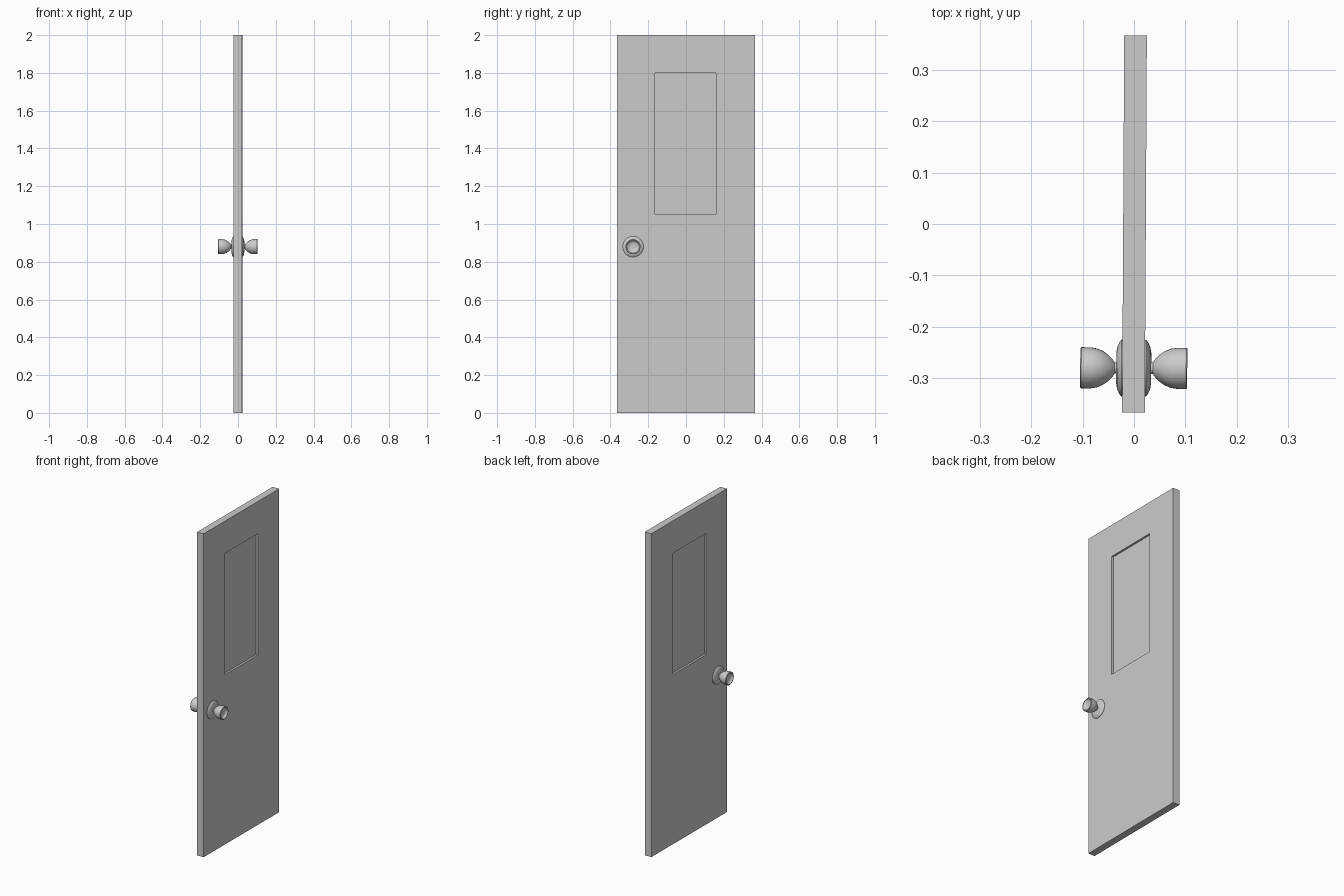
import bpy, bmesh, math
from mathutils import Vector, Matrix

cube = bpy.data.objects.get("Cube")
if cube:
    bpy.data.objects.remove(cube, do_unlink=True)

grey = bpy.data.materials.new("light grey")
grey.use_nodes = True
grey.diffuse_color = (0.6, 0.6, 0.6, 1)
grey.node_tree.nodes["Principled BSDF"].inputs["Base Color"].default_value = grey.diffuse_color

# The whole door stands very slightly ajar
SWING = Matrix.Translation((0.001, 0, 0)) @ Matrix.Rotation(-0.0055, 4, "Z")


def add_object(name, bm):
    bmesh.ops.recalc_face_normals(bm, faces=bm.faces)
    mesh = bpy.data.meshes.new(name)
    bm.to_mesh(mesh)
    bm.free()
    mesh.materials.append(grey)
    obj = bpy.data.objects.new(name, mesh)
    bpy.context.collection.objects.link(obj)
    obj.matrix_world = SWING
    return obj


# Door slab with a recessed upper panel on both faces
THICK, WIDTH, HEIGHT, RECESS = 0.044, 0.732, 2.0, 0.012
Y0, Y1, Z0, Z1 = -0.165, 0.16, 1.05, 1.8

bm = bmesh.new()
bmesh.ops.create_cube(bm, size=1, matrix=Matrix.Translation((0, 0, HEIGHT / 2))
                      @ Matrix.Diagonal((THICK, WIDTH, HEIGHT, 1)))
for axis, cuts in ((Vector((0, 1, 0)), (Y0, Y1)), (Vector((0, 0, 1)), (Z0, Z1))):
    for cut in cuts:
        bmesh.ops.bisect_plane(bm, geom=bm.verts[:] + bm.edges[:] + bm.faces[:],
                               plane_co=axis * cut, plane_no=axis)
panels = []
for face in bm.faces:
    c = face.calc_center_median()
    if abs(face.normal.x) > 0.9 and Y0 < c.y < Y1 and Z0 < c.z < Z1:
        panels.append(face)
for face in bmesh.ops.extrude_discrete_faces(bm, faces=panels)["faces"]:
    side = math.copysign(1, face.calc_center_median().x)
    bmesh.ops.translate(bm, verts=face.verts, vec=(-side * RECESS, 0, 0))
add_object("door_slab", bm)

# Turned knob: rosette, thin neck, flared grip and dished end (distance out, radius)
PROFILE = [(0.02, 0.055), (0.024, 0.055), (0.028, 0.05), (0.032, 0.041), (0.034, 0.03),
           (0.034, 0.011), (0.037, 0.011), (0.042, 0.018), (0.05, 0.026), (0.06, 0.033),
           (0.072, 0.038), (0.085, 0.04), (0.102, 0.04), (0.104, 0.038), (0.104, 0.034),
           (0.1, 0.031), (0.095, 0.027), (0.092, 0.018), (0.091, 0)]
CENTRE = Vector((0, -0.28, 0.88))

for side, name in ((1, "left_knob"), (-1, "right_knob")):
    bm = bmesh.new()
    verts = [bm.verts.new(CENTRE + Vector((side * x, 0, r))) for x, r in PROFILE]
    edges = [bm.edges.new(pair) for pair in zip(verts, verts[1:])]
    bmesh.ops.spin(bm, geom=verts + edges, cent=CENTRE, axis=(1, 0, 0),
                   angle=math.tau, steps=32)
    bmesh.ops.remove_doubles(bm, verts=bm.verts, dist=0.0001)
    # Close the back of the rosette inside the slab
    bmesh.ops.holes_fill(bm, edges=[e for e in bm.edges if e.is_boundary], sides=0)
    knob = add_object(name, bm)
    bpy.ops.object.select_all(action="DESELECT")
    knob.select_set(True)
    bpy.context.view_layer.objects.active = knob
    bpy.ops.object.shade_smooth_by_angle(angle=math.radians(40))
